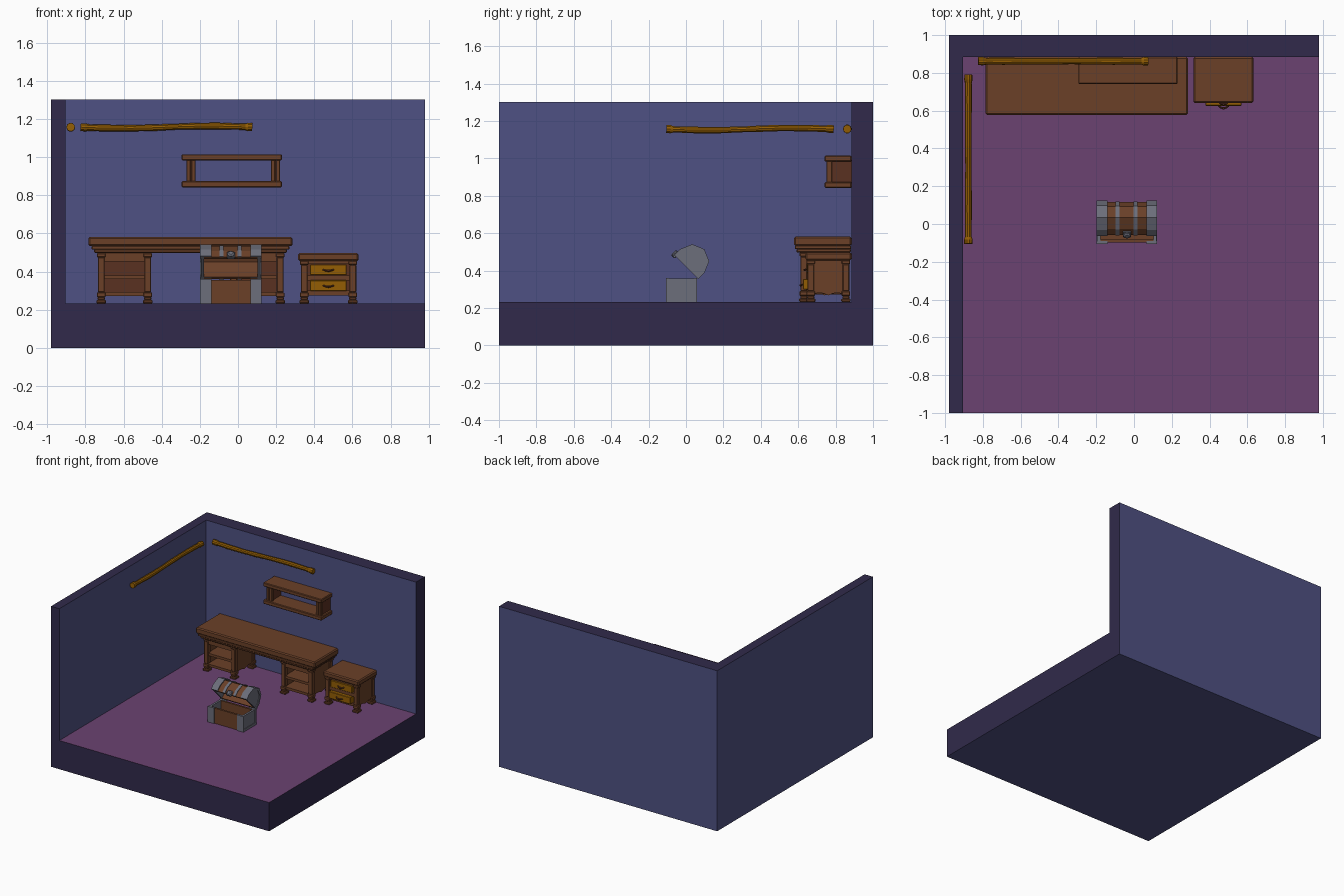
import bpy, bmesh
from math import sin, cos, pi, sqrt
from mathutils import Vector

if "Cube" in bpy.data.objects:
    bpy.data.objects.remove(bpy.data.objects["Cube"])


def material(name, r, g, b):
    m = bpy.data.materials.new(name)
    m.diffuse_color = [(c / 255) ** 2.2 for c in (r, g, b)] + [1]
    m.use_nodes = True
    m.node_tree.nodes["Principled BSDF"].inputs["Base Color"].default_value = m.diffuse_color
    return m


BLUE = material("wall_blue", 80, 82, 130)
DARK = material("dark_trim", 52, 46, 76)
PURPLE = material("floor_purple", 106, 68, 112)
WOOD = material("wood", 106, 66, 44)
DEEP = material("deep_wood", 90, 52, 38)
GOLD = material("golden_wood", 146, 94, 12)
METAL = material("metal", 108, 110, 122)


def finish(name, bm, mats, bevel=0):
    bmesh.ops.recalc_face_normals(bm, faces=bm.faces)
    me = bpy.data.meshes.new(name)
    bm.to_mesh(me)
    bm.free()
    for m in mats:
        me.materials.append(m)
    ob = bpy.data.objects.new(name, me)
    bpy.context.collection.objects.link(ob)
    if bevel:
        mod = ob.modifiers.new("bevel", "BEVEL")
        mod.width, mod.segments = bevel, 1
    return ob


def prism(name, profile, x0, x1, mat, bevel=0):
    """Extrude a (y, z) profile along x."""
    bm = bmesh.new()
    face = bm.faces.new([bm.verts.new((x0, y, z)) for y, z in profile])
    new = bmesh.ops.extrude_face_region(bm, geom=[face])["geom"]
    bmesh.ops.translate(bm, vec=(x1 - x0, 0, 0),
                        verts=[v for v in new if isinstance(v, bmesh.types.BMVert)])
    return finish(name, bm, [mat], bevel)


def box(name, x0, x1, y0, y1, z0, z1, mat, bevel=0):
    return prism(name, [(y0, z0), (y1, z0), (y1, z1), (y0, z1)], x0, x1, mat, bevel)


def tube(name, points, radii, mat, sides=10):
    pts = [Vector(p) for p in points]
    bm = bmesh.new()
    rings = []
    for i, p in enumerate(pts):
        d = pts[min(i + 1, len(pts) - 1)] - pts[max(i - 1, 0)]
        q = d.to_track_quat('Z', 'Y')
        rings.append([bm.verts.new(p + q @ Vector((radii[i] * cos(2 * pi * k / sides),
                      radii[i] * sin(2 * pi * k / sides), 0))) for k in range(sides)])
    for a, b in zip(rings, rings[1:]):
        for k in range(sides):
            j = (k + 1) % sides
            bm.faces.new((a[k], a[j], b[j], b[k]))
    bm.faces.new(rings[0])
    bm.faces.new(rings[-1])
    return finish(name, bm, [mat])


# Room: broad faces are painted, the cut edges are dark
FLOOR, TOP, BACK, LEFT = 0.233, 1.303, 0.885, -0.905


def slab(name, dims, axis, paint):
    ob = box(name, *dims, paint)
    ob.data.materials.append(DARK)
    for f in ob.data.polygons:
        f.material_index = 0 if abs(f.normal[axis]) > 0.5 else 1
    return ob


slab("back_wall", (-0.98, 0.98, BACK, 1, 0, TOP), 1, BLUE)
slab("left_wall", (-0.98, LEFT, -1, BACK, 0, TOP), 0, BLUE)
floor = slab("floor", (LEFT, 0.98, -1, BACK, 0, FLOOR), 2, PURPLE)
floor.data.materials.append(BLUE)
for f in floor.data.polygons:
    if f.normal.z < -0.5:
        f.material_index = 2
for name, x in (("back_wall", -0.98), ("left_wall", 0)):
    me = bpy.data.objects[name].data
    if name == "back_wall":        # outer corner strip belongs to the painted left side
        for f in me.polygons:
            if f.normal.x < -0.5 or f.normal.z < -0.5:
                f.material_index = 0
    else:
        for f in me.polygons:
            if f.normal.z < -0.5:
                f.material_index = 0


# Furniture carcass: four turned posts, panels and shelves
def pedestal(name, x0, x1, y0, y1, top, shelves):
    h = 0.025
    sections = [(0, 0.018, 0.025), (0.018, 0.032, 0.019), (0.032, 0.058, 0.023),
                (0.058, top - FLOOR - 0.022, 0.018), (top - FLOOR - 0.022, top - FLOOR, 0.023)]
    for i, x in enumerate((x0 + h, x1 - h)):
        for j, y in enumerate((y0 + h, y1 - h)):
            for k, (a, b, r) in enumerate(sections):
                box(f"{name}_post_{i}{j}{k}", x - r, x + r, y - r, y + r,
                    FLOOR + a, FLOOR + b, WOOD, 0.004)
        # side panel with a scalloped lower edge
        n = 8
        edge = [(y0 + h + (y1 - y0 - 2 * h) * t / n,
                 FLOOR + 0.035 + 0.014 * abs(sin(2 * pi * t / n))) for t in range(n + 1)]
        prism(f"{name}_side_{i}", edge + [(y1 - h, top), (y0 + h, top)],
              x - 0.012, x + 0.012, WOOD)
    box(name + "_back", x0 + h, x1 - h, y1 - h - 0.01, y1 - h + 0.01, FLOOR + 0.05, top, DEEP)
    for i, (a, b) in enumerate(shelves):
        box(f"{name}_shelf_{i}", x0 + h, x1 - h, y0 + 0.012, y1 - h, a, b, WOOD)


# Desk
for side, x in (("left", -0.742), ("right", -0.048)):
    pedestal(f"desk_{side}", x, x + 0.294, 0.605, 0.88, 0.497,
             [(0.452, 0.497), (0.36, 0.38), (0.272, 0.292)])
box("desk_moulding", -0.755, 0.257, 0.59, 0.882, 0.497, 0.518, WOOD, 0.006)
box("desk_upper_moulding", -0.768, 0.27, 0.582, 0.883, 0.515, 0.535, WOOD, 0.004)
box("desk_top", -0.785, 0.285, 0.577, BACK, 0.533, 0.582, WOOD, 0.008)

# Bedside cabinet, lower drawer slightly open
pedestal("cabinet", 0.322, 0.627, 0.642, 0.88, 0.457,
         [(0.44, 0.457), (0.354, 0.38), (0.275, 0.3)])
box("cabinet_top", 0.315, 0.632, 0.64, BACK, 0.455, 0.497, WOOD, 0.008)
for i, (z, y) in enumerate(((0.41, 0.647), (0.327, 0.626))):
    box(f"drawer_{i}", 0.378, 0.57, y, y + 0.2, z - 0.028, z + 0.028, GOLD, 0.003)
    tube(f"drawer_handle_{i}", [(0.474 + 0.028 * s, y - 0.013 * (1 - s * s),
                                 z - 0.006 * (1 - s * s)) for s in (-1, -.5, 0, .5, 1)],
         [0.004, 0.005, 0.007, 0.005, 0.004], DEEP, 6)

# Wall shelf
for name, z in (("lower", 0.842), ("upper", 0.983)):
    box(f"wall_shelf_{name}", -0.295, 0.23, 0.741, BACK, z, z + 0.032, WOOD, 0.005)
for i, x in enumerate((-0.247, 0.196)):
    box(f"wall_shelf_side_{i}", x - 0.015, x + 0.015, 0.762, BACK, 0.87, 0.99, DEEP)
    for j, dx in enumerate((-0.013, 0.013)):
        box(f"wall_shelf_post_{i}{j}", x + dx - 0.011, x + dx + 0.011, 0.752, 0.78,
            0.87, 0.99, WOOD, 0.003)

# Uneven wooden poles on both walls
ts = [0, 0.03, 0.05, 0.15, 0.3, 0.42, 0.55, 0.68, 0.8, 0.92, 0.96, 0.975, 1]
rs = [0.021, 0.022, 0.018, 0.019, 0.017, 0.018, 0.016, 0.018, 0.019, 0.017, 0.018, 0.023, 0.022]
tube("back_pole", [(-0.825 + 0.9 * t, 0.862, 1.157 - 0.006 * sin(2 * pi * t)) for t in ts],
     rs, GOLD)
tube("left_pole", [(-0.877, 0.79 - 0.895 * t, 1.157 - 0.006 * sin(2 * pi * (1 - t)))
                   for t in ts], rs, GOLD)

# Chest base: wooden box with metal-bound ends
X0, X1, XA, XB, YF, YB, Z1 = -0.198, 0.123, -0.14, 0.066, -0.107, 0.06, 0.36
tray = lambda y0, y1, z: [(y0, FLOOR), (y1, FLOOR), (y1, z), (y1 - 0.016, z),
                          (y1 - 0.016, FLOOR + 0.02), (y0 + 0.016, FLOOR + 0.02),
                          (y0 + 0.016, z), (y0, z)]
prism("chest_body", tray(YF + 0.008, YB - 0.008, Z1 - 0.004), X0 + 0.02, X1 - 0.02, WOOD)
for i, (a, b, p) in enumerate(((X0, XA, X0 + 0.004), (XB, X1, X1 - 0.02))):
    prism(f"chest_corner_{i}", tray(YF, YB, Z1), a, b, METAL)
    box(f"chest_end_{i}", p, p + 0.016, YF + 0.004, YB - 0.004, FLOOR, Z1 - 0.001, METAL)


# Chest lid, hinged open 45 degrees: u runs from the hinge forward, v is lid height
def hinge(u, v):
    return YB + (v - u) / sqrt(2), Z1 + (u + v) / sqrt(2)


def arch(r):
    pts = [(0.083 - r, 0)] + [(0.083 - r * cos(pi * k / 4), 0.045 + r * sin(pi * k / 4))
                              for k in range(5)] + [(0.083 + r, 0)]
    return [hinge(u, v) for u, v in pts]


def lid_shell(name, a, b, r, inner, mat):
    return prism(name, arch(r) + arch(inner)[::-1], a, b, mat)


lid_shell("lid_boards", X0 + 0.02, X1 - 0.02, 0.083, 0.068, WOOD)
for i, (a, b, p) in enumerate(((X0, XA, X0 + 0.005), (XB, X1, X1 - 0.02))):
    lid_shell(f"lid_band_{i}", a, b, 0.091, 0.07, METAL)
    prism(f"lid_end_{i}", arch(0.08), p, p + 0.015, METAL)
for i, x in enumerate((-0.087, 0.008)):
    lid_shell(f"lid_strap_{i}", x - 0.011, x + 0.011, 0.087, 0.08, METAL)

# Latch on the lid front
prism("latch_plate", [hinge(u, v) for u, v in ((.16, -.012), (.176, -.012), (.176, .03), (.16, .03))],
      -0.058, -0.016, METAL, 0.003)
tube("latch_boss", [(-0.037, *hinge(u, 0.008)) for u in (0.17, 0.182, 0.188)],
     [0.02, 0.02, 0.012], METAL, 8)
